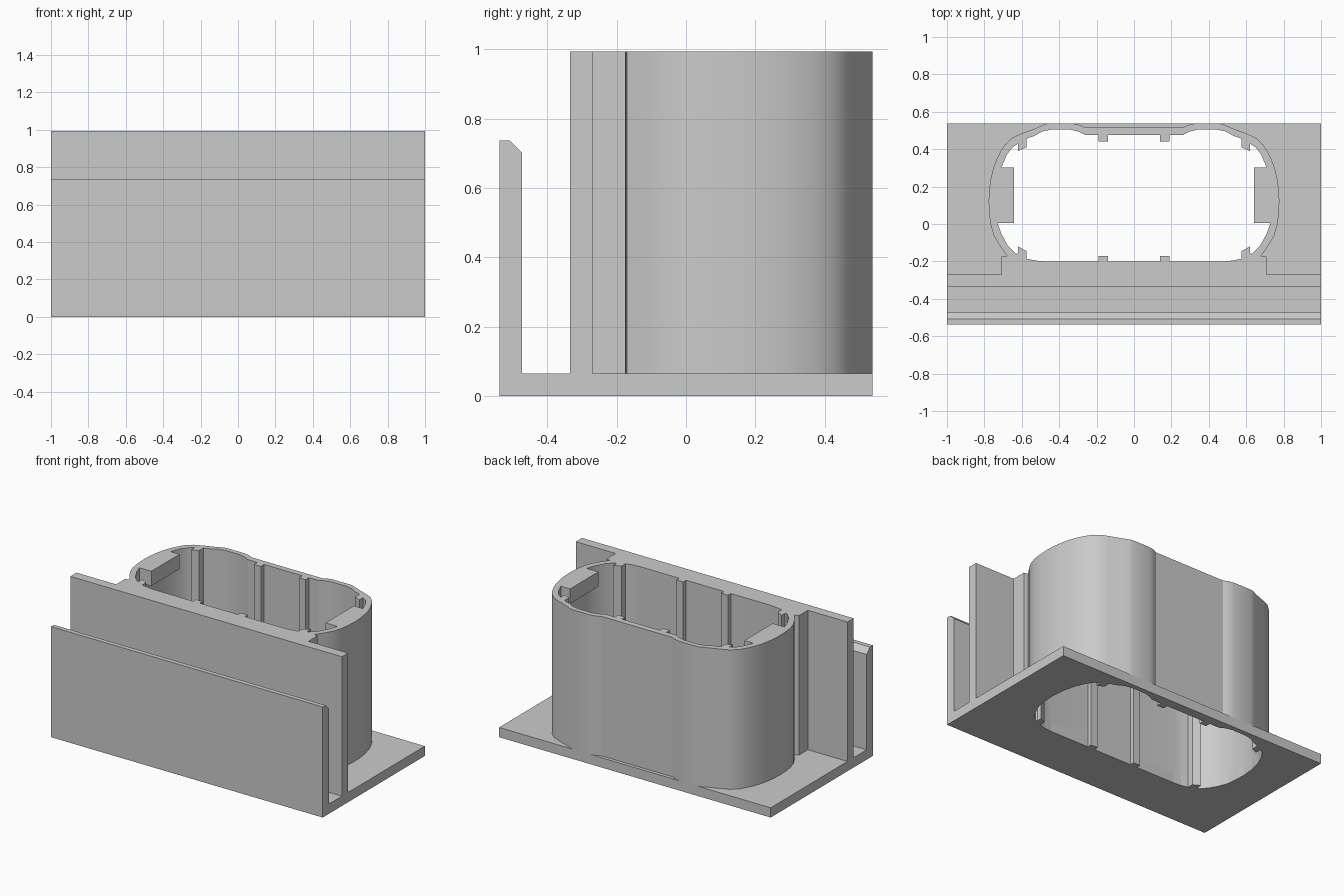
import bpy, bmesh, math
from mathutils import Matrix, Vector

cube = bpy.data.objects.get("Cube")
if cube:
    bpy.data.objects.remove(cube, do_unlink=True)

grey = bpy.data.materials.new("light grey plastic")
grey.use_nodes = True
colour = (0.6, 0.6, 0.6, 1)
grey.diffuse_color = colour
grey.node_tree.nodes["Principled BSDF"].inputs["Base Color"].default_value = colour

HALF_DEPTH, FLOOR, TOP = 0.5375, 0.065, 0.993


def mirrored(half):
    """Close a right-hand half outline by mirroring it across x = 0."""
    return half + [(-x, y) for x, y in reversed(half)]


def prism(name, loops, low, high, along_x=False, smooth=False):
    """Extrude a flat outline, with an optional hole outline, into a solid."""
    bm = bmesh.new()
    for loop in loops:
        verts = [bm.verts.new((u, v, low)) for u, v in loop]
        for a, b in zip(verts, verts[1:] + verts[:1]):
            bm.edges.new((a, b))
    bmesh.ops.triangle_fill(bm, use_beauty=True, use_dissolve=False,
                            edges=bm.edges[:], normal=(0, 0, 1))
    out = bmesh.ops.extrude_face_region(bm, geom=bm.faces[:], use_keep_orig=True)
    moved = [g for g in out["geom"] if isinstance(g, bmesh.types.BMVert)]
    bmesh.ops.translate(bm, verts=moved, vec=Vector((0, 0, high - low)))
    if along_x:  # (u, v, w) becomes (w, u, v)
        turn = Matrix(((0, 0, 1, 0), (1, 0, 0, 0), (0, 1, 0, 0), (0, 0, 0, 1)))
        bmesh.ops.transform(bm, matrix=turn, verts=bm.verts[:])
    bmesh.ops.recalc_face_normals(bm, faces=bm.faces[:])
    mesh = bpy.data.meshes.new(name)
    bm.to_mesh(mesh)
    bm.free()
    mesh.materials.append(grey)
    obj = bpy.data.objects.new(name, mesh)
    bpy.context.collection.objects.link(obj)
    if smooth:
        bpy.ops.object.select_all(action="DESELECT")
        obj.select_set(True)
        bpy.context.view_layer.objects.active = obj
        bpy.ops.object.shade_smooth_by_angle(angle=math.radians(22))
    return obj


def rect(x0, x1, y0, y1):
    return [(x0, y0), (x1, y0), (x1, y1), (x0, y1)]


# Opening: rounded slot with square guide ribs, right half from back to front
opening = mirrored([
    (0.14, 0.475), (0.14, 0.44), (0.19, 0.44), (0.19, 0.475), (0.26, 0.475),
    (0.29, 0.492), (0.34, 0.505), (0.44, 0.505), (0.49, 0.495), (0.53, 0.472),
    (0.575, 0.457), (0.575, 0.41), (0.62, 0.39), (0.62, 0.43), (0.65, 0.41),
    (0.68, 0.37), (0.71, 0.30), (0.73, 0.22), (0.738, 0.14), (0.735, 0.06),
    (0.728, 0.0), (0.71, -0.05), (0.675, -0.115), (0.63, -0.16), (0.62, -0.155),
    (0.62, -0.12), (0.575, -0.145), (0.575, -0.185), (0.53, -0.195),
    (0.48, -0.2), (0.19, -0.2), (0.19, -0.17), (0.14, -0.17), (0.14, -0.2)])

# Outside of the sleeve, including the thick web that joins the tall wall
sleeve = mirrored([
    (0.26, 0.515), (0.29, 0.53), (0.33, 0.5375), (0.46, 0.5375), (0.485, 0.53),
    (0.53, 0.51), (0.60, 0.484), (0.65, 0.462), (0.69, 0.425), (0.715, 0.385),
    (0.735, 0.345), (0.752, 0.30), (0.766, 0.24), (0.775, 0.18), (0.777, 0.12),
    (0.774, 0.05), (0.765, -0.01), (0.75, -0.06), (0.722, -0.11), (0.68, -0.17),
    (0.708, -0.175), (0.708, -0.27)])

prism("base_plate", [rect(-1, 1, -HALF_DEPTH, HALF_DEPTH), opening], 0, FLOOR)
prism("ribbed_sleeve", [sleeve, opening], FLOOR, TOP, smooth=True)

# Full-width walls
prism("tall_wall", [rect(-0.335, -0.27, FLOOR, TOP)], -1, 1, along_x=True)
prism("front_wall", [[(-HALF_DEPTH, FLOOR), (-0.472, FLOOR), (-0.472, 0.70),
                      (-0.507, 0.736), (-HALF_DEPTH, 0.736)]], -1, 1, along_x=True)

# Stop blocks at the top of both rounded ends
for side, name in ((1, "left_stop_block"), (-1, "right_stop_block")):
    x0, x1 = sorted((side * 0.642, side * 0.75))
    prism(name, [rect(x0, x1, 0.005, 0.302)], 0.895, TOP)
